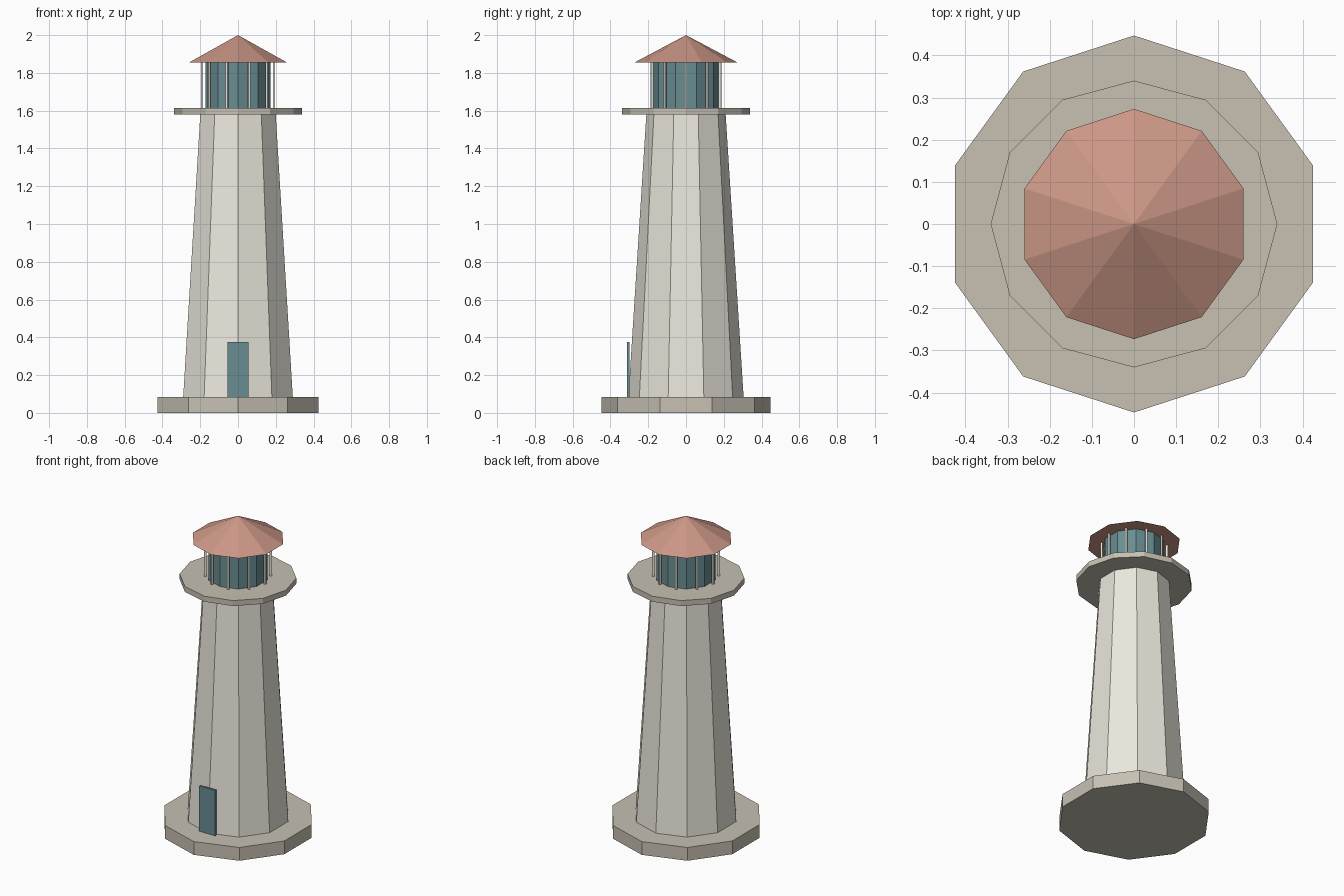
import bpy
from math import cos, sin, pi

if "Cube" in bpy.data.objects:
    bpy.data.objects.remove(bpy.data.objects["Cube"])


def material(name, rgb):
    m = bpy.data.materials.new(name)
    m.diffuse_color = (*rgb, 1)
    m.use_nodes = True
    m.node_tree.nodes["Principled BSDF"].inputs["Base Color"].default_value = m.diffuse_color
    return m


STONE = material("stone", (0.57, 0.53, 0.45))
WHITE = material("whitewash", (0.83, 0.80, 0.72))
GLASS = material("teal", (0.14, 0.27, 0.29))
ROOF = material("red_roof", (0.60, 0.31, 0.24))


def finish(name, mat):
    ob = bpy.context.object
    ob.name = name
    ob.data.materials.append(mat)
    return ob


def tier(name, sides, r1, r2, z1, z2, mat):
    """Faceted ring section with a corner facing the back."""
    bpy.ops.mesh.primitive_cone_add(vertices=sides, radius1=r1, radius2=r2,
                                    depth=z2 - z1, location=(0, 0, (z1 + z2) / 2))
    return finish(name, mat)


def box(name, size, loc, mat, turn=0.0):
    bpy.ops.mesh.primitive_cube_add(size=1, location=loc, rotation=(0, 0, turn))
    ob = finish(name, mat)
    ob.scale = size
    return ob


# Stacked masonry
tier("foundation", 10, 0.447, 0.447, 0.0, 0.085, STONE)
tier("tower", 10, 0.305, 0.21, 0.085, 1.58, WHITE)
tier("gallery", 12, 0.34, 0.34, 1.58, 1.615, STONE)

# Lantern room and roof
tier("lantern_glass", 10, 0.18, 0.18, 1.615, 1.855, GLASS)
tier("roof", 10, 0.273, 0.0, 1.855, 2.0, ROOF)

# Glazing bars in front of each pane
for i in range(10):
    a = i * pi / 5
    box(f"glazing_bar_{i + 1}", (0.012, 0.012, 0.24),
        (0.19 * cos(a), 0.19 * sin(a), 1.735), WHITE, a)

# Door on the front
box("door", (0.113, 0.014, 0.29), (0, -0.305, 0.23), GLASS)
